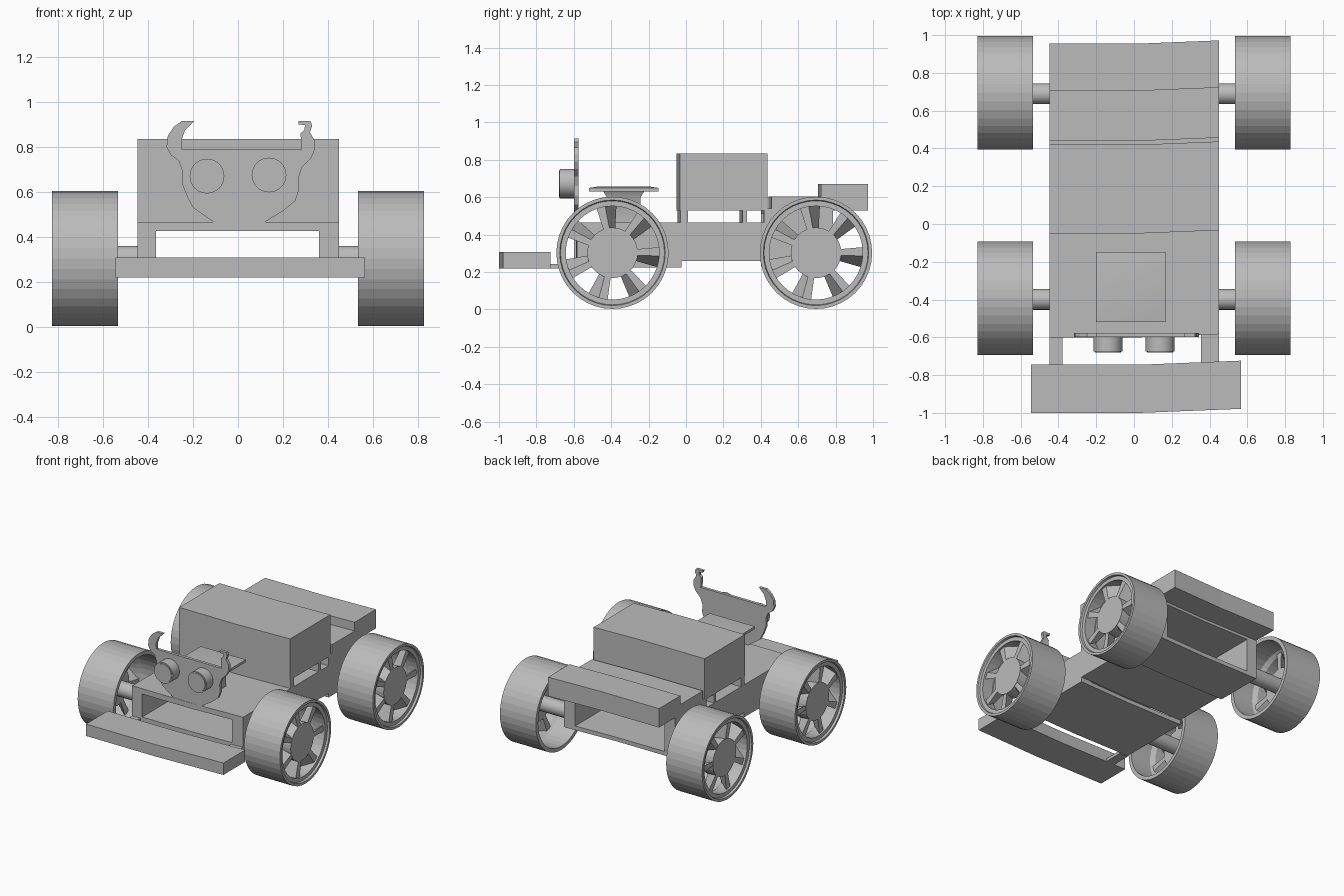
import bpy, bmesh, math
from mathutils import Matrix, Vector

if "Cube" in bpy.data.objects:
    bpy.data.objects.remove(bpy.data.objects["Cube"])

grey = bpy.data.materials.new("plain_grey")
grey.diffuse_color = (0.5, 0.5, 0.5, 1)
grey.use_nodes = True
grey.node_tree.nodes["Principled BSDF"].inputs["Base Color"].default_value = grey.diffuse_color


def finish(name, bm, smooth=False):
    bmesh.ops.recalc_face_normals(bm, faces=bm.faces)
    me = bpy.data.meshes.new(name)
    bm.to_mesh(me)
    bm.free()
    me.materials.append(grey)
    ob = bpy.data.objects.new(name, me)
    bpy.context.collection.objects.link(ob)
    if smooth:
        bpy.context.view_layer.objects.active = ob
        ob.select_set(True)
        bpy.ops.object.shade_smooth_by_angle(angle=math.radians(35))
        ob.select_set(False)
    return ob


def extrude(bm, pts, vec):
    """Fill a 3D outline and extrude it along vec."""
    f = bm.faces.new([bm.verts.new(p) for p in pts])
    r = bmesh.ops.extrude_face_region(bm, geom=[f], use_keep_orig=True)
    vs = [g for g in r["geom"] if isinstance(g, bmesh.types.BMVert)]
    bmesh.ops.translate(bm, verts=vs, vec=vec)


def slab(bm, x0, x1, y0, y1, z0, z1):
    """Box whose right end bends slightly backwards."""
    bend = lambda x: max(0, x - 0.03) * 0.04
    xs = [x0, x1] if x0 > 0.03 or x1 < 0.03 else [x0, 0.03, x1]
    pts = [(x, y0 + bend(x), z0) for x in xs]
    pts += [(x, y1 + bend(x), z0) for x in reversed(xs)]
    extrude(bm, pts, (0, 0, z1 - z0))


def part(name, *boxes):
    bm = bmesh.new()
    for b in boxes:
        slab(bm, *b)
    return finish(name, bm)


def cylinder(name, r, depth, loc, axis, seg=32):
    bm = bmesh.new()
    bmesh.ops.create_cone(bm, cap_ends=True, segments=seg, radius1=r, radius2=r, depth=depth)
    rot = Matrix.Rotation(math.pi / 2, 4, axis)
    bmesh.ops.transform(bm, matrix=Matrix.Translation(loc) @ rot, verts=bm.verts)
    return finish(name, bm, True)


def tunnel(name, y0, y1, z0, z1, roof):
    """Hollow body section: floor, roof and two side walls."""
    part(name, (-0.447, 0.45, y0, y1, z0, z0 + 0.03),
         (-0.447, 0.45, y0, y1, z1 - roof, z1),
         (-0.447, -0.365, y0, y1, z0 + 0.03, z1 - roof),
         (0.36, 0.45, y0, y1, z0 + 0.03, z1 - roof))


# body sections, open from end to end
tunnel("front_body", -0.60, -0.04, 0.225, 0.465, 0.04)
tunnel("middle_body", -0.04, 0.40, 0.26, 0.465, 0.04)
tunnel("rear_body", 0.40, 0.77, 0.23, 0.54, 0.03)

# cargo cabin on low cross walls
part("cabin", (-0.447, 0.45, -0.05, 0.42, 0.53, 0.835))
part("cabin_supports", *[(-0.447, 0.45, a, b, 0.465, 0.53)
                         for a, b in ((-0.045, -0.005), (0.285, 0.31))])

# stepped rear deck
part("rear_deck", (-0.447, 0.45, 0.44, 0.71, 0.54, 0.605))
part("rear_box", (-0.447, 0.45, 0.705, 0.955, 0.53, 0.67))

# bumper and its arms
part("bumper", (-0.545, 0.566, -1.0, -0.745, 0.22, 0.308))
part("bumper_arms", (-0.447, -0.378, -0.75, -0.60, 0.22, 0.242),
     (0.355, 0.45, -0.76, -0.60, 0.22, 0.242))

# horned face plate, outline in x and z
outline = [(-0.105, 0.463), (0.115, 0.463), (0.20, 0.515), (0.255, 0.56), (0.272, 0.61),
           (0.268, 0.66), (0.285, 0.71), (0.325, 0.75), (0.343, 0.79), (0.34, 0.83),
           (0.32, 0.865), (0.33, 0.895), (0.322, 0.915), (0.268, 0.915), (0.27, 0.90),
           (0.298, 0.897), (0.295, 0.875), (0.278, 0.86), (0.283, 0.788), (-0.25, 0.788),
           (-0.252, 0.83), (-0.235, 0.875), (-0.195, 0.915), (-0.25, 0.915), (-0.285, 0.89),
           (-0.312, 0.85), (-0.318, 0.80), (-0.30, 0.765), (-0.265, 0.74), (-0.25, 0.70),
           (-0.25, 0.64), (-0.225, 0.575), (-0.20, 0.53)]
bm = bmesh.new()
extrude(bm, [(x, -0.598, z) for x, z in outline], (0, 0.022, 0))
finish("face_plate", bm)

# round lamps, each with a slightly raised lens
for side, x, z in (("left", -0.138, 0.67), ("right", 0.138, 0.675)):
    cylinder(side + "_lamp", 0.077, 0.08, (x, -0.635, z), 'X')
    cylinder(side + "_lens", 0.068, 0.01, (x, -0.675, z), 'X')

# softly domed seat on a tapered stem
bm = bmesh.new()
rings = [(0.09, 0.46), (0.09, 0.60), (0.11, 0.632), (0.185, 0.632), (0.185, 0.65), (0.14, 0.657)]
loops = [[bm.verts.new((-0.017 + h * a, -0.333 + h * b, z))
          for a, b in ((-1, -1), (1, -1), (1, 1), (-1, 1))] for h, z in rings]
for lo, hi in zip(loops, loops[1:]):
    for i in range(4):
        bm.faces.new((lo[i], lo[i - 1], hi[i - 1], hi[i]))
bm.faces.new(loops[0])
bm.faces.new(loops[-1])
finish("seat", bm, True)


def wheel(name, side, y):
    """Open barrel wheel with hub and slanted spokes on the outer face."""
    bm = bmesh.new()
    # lathed rim: (axial position, radius)
    prof = [(-0.147, 0.272), (-0.147, 0.30), (0.147, 0.30), (0.147, 0.282),
            (0.132, 0.278), (0.132, 0.25), (0.05, 0.252), (0.02, 0.272)]
    n = 40
    ring = [[bm.verts.new((x, r * math.cos(t), r * math.sin(t))) for x, r in prof]
            for t in (2 * math.pi * i / n for i in range(n))]
    for i in range(n):
        for k in range(len(prof)):
            bm.faces.new((ring[i - 1][k - 1], ring[i - 1][k], ring[i][k], ring[i][k - 1]))
    # hub disc
    rot = Matrix.Translation((0.075, 0, 0)) @ Matrix.Rotation(math.pi / 2, 4, 'Y')
    bmesh.ops.create_cone(bm, cap_ends=True, segments=32, radius1=0.135, radius2=0.135,
                          depth=0.09, matrix=rot)
    # seven slanted blades
    for i in range(7):
        spin = Matrix.Rotation(2 * math.pi * i / 7 + 0.25, 3, 'X')
        pts = []
        for r, half in ((0.125, 0.016), (0.256, 0.024)):
            for x, shift in ((0.118, 0.0), (0.035, 0.05)):
                s = shift * r / 0.2
                pts.append([spin @ Vector((x, s + d, r)) for d in (-half, half)])
        v = [[bm.verts.new(p) for p in pair] for pair in pts]
        cross = lambda a, b: (v[a][0], v[a][1], v[b][1], v[b][0])
        for a, b in ((0, 1), (1, 3), (3, 2), (2, 0)):
            bm.faces.new(cross(a, b))
        for d in (0, 1):
            bm.faces.new((v[0][d], v[1][d], v[3][d], v[2][d]))
    flip = Matrix.Diagonal((side, 1, 1, 1))
    x = side * 0.681
    bmesh.ops.transform(bm, matrix=Matrix.Translation((x, y, 0.303)) @ flip, verts=bm.verts)
    finish(name, bm)


# wheels and axle stubs
for end, y in (("front", -0.393), ("rear", 0.695)):
    for label, side in (("left", -1), ("right", 1)):
        wheel(f"{end}_{label}_wheel", side, y)
        cylinder(f"{end}_{label}_axle", 0.055, 0.30, (side * 0.585, y - 0.006, 0.305), 'Y', 24)
